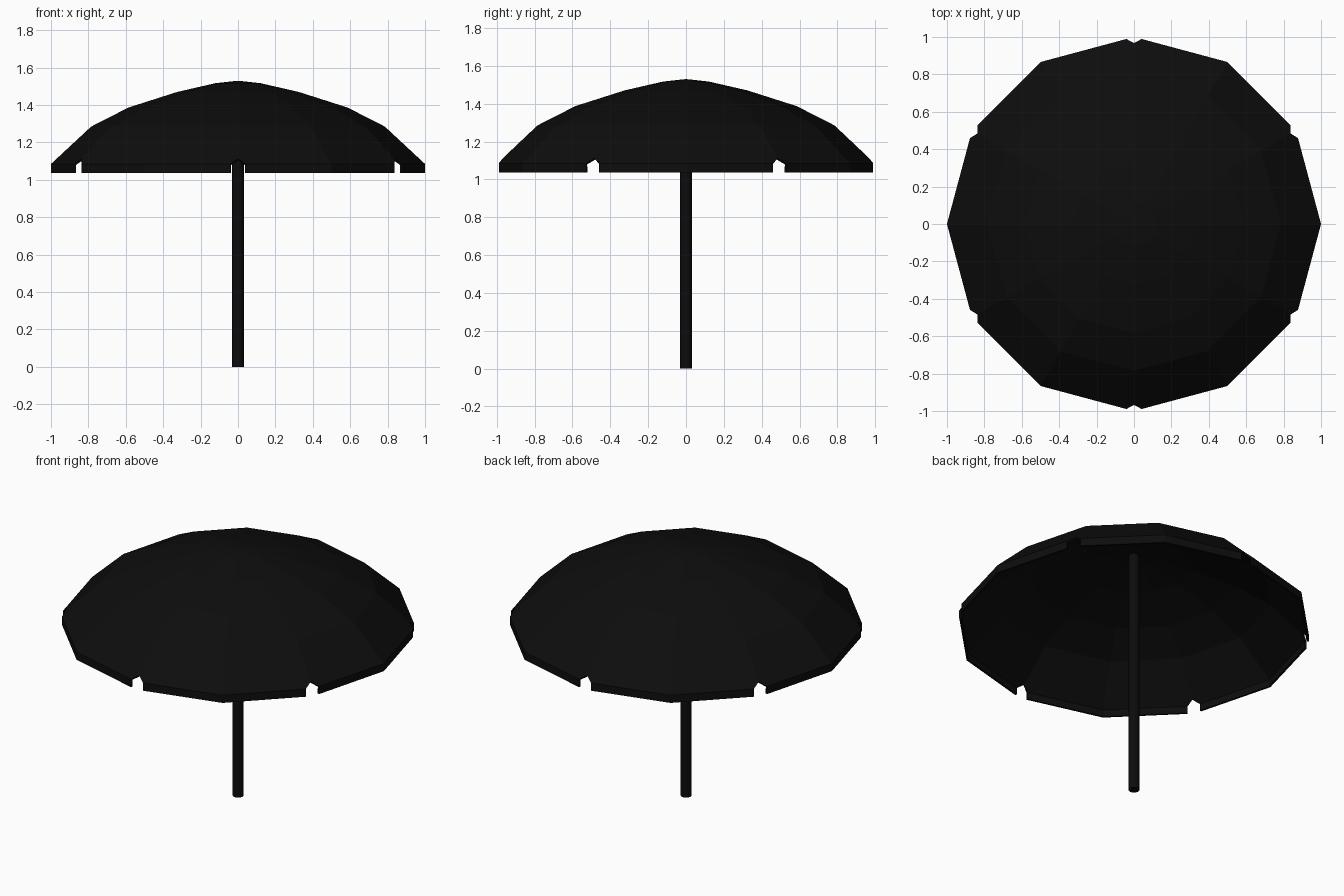
import bpy, bmesh
from math import cos, sin, pi
from mathutils import Vector

if "Cube" in bpy.data.objects:
    bpy.data.objects.remove(bpy.data.objects["Cube"])

black = bpy.data.materials.new("black fabric")
black.diffuse_color = (0.004, 0.004, 0.004, 1)
black.use_nodes = True
black.node_tree.nodes["Principled BSDF"].inputs["Base Color"].default_value = black.diffuse_color
pole_black = bpy.data.materials.new("black pole")
pole_black.diffuse_color = (0.0035, 0.0035, 0.0035, 1)
pole_black.use_nodes = True
pole_black.node_tree.nodes["Principled BSDF"].inputs["Base Color"].default_value = pole_black.diffuse_color


def finish(bm, name, mat):
    bmesh.ops.recalc_face_normals(bm, faces=bm.faces)
    me = bpy.data.meshes.new(name)
    bm.to_mesh(me)
    bm.free()
    me.materials.append(mat)
    ob = bpy.data.objects.new(name, me)
    bpy.context.collection.objects.link(ob)
    return ob


def polar(r, i, z):
    a = i * pi / 6
    return Vector((r * cos(a), r * sin(a), z))


# canopy: twelve-sided dome with rings from the apex outwards
bm = bmesh.new()
V = bm.verts.new
N = 12
RIM_Z, HEM_Z = 1.085, 1.037
apex = V((0, 0, 1.53))
rings = [[V(polar(r, i, z)) for i in range(N)]
         for r, z in ((0.12, 1.517), (0.325, 1.47), (0.585, 1.387), (0.785, 1.285))]
for i in range(N):
    j = (i + 1) % N
    bm.faces.new((apex, rings[0][i], rings[0][j]))
    for a, b in zip(rings, rings[1:]):
        bm.faces.new((a[i], b[i], b[j], a[j]))

# outer panels and hanging flaps, notched at every second corner (odd ones)
outer = rings[-1]
corner = [V(polar(1.0, i, RIM_Z)) if i % 2 == 0 else V(polar(0.967, i, 1.113))
          for i in range(N)]
hem = {i: V(polar(1.0, i, HEM_Z)) for i in range(0, N, 2)}
for i in range(0, N, 2):
    for step in (1, -1):
        s = (i + step) % N
        p, q = polar(1, s, RIM_Z), polar(1, i, RIM_Z)
        edge = p + (q - p).normalized() * 0.042
        top = V(edge)
        low = V((edge.x, edge.y, HEM_Z))
        panel = [outer[i], corner[i], top, corner[s], outer[s]]
        flap = [corner[i], hem[i], low, top]
        if step < 0:
            panel.reverse()
            flap.reverse()
        bm.faces.new(panel)
        bm.faces.new(flap)
canopy = finish(bm, "canopy", black)
# make sure the normals point outwards before thickening inwards
if canopy.data.polygons[0].normal.z < 0:
    canopy.data.flip_normals()
mod = canopy.modifiers.new("thickness", 'SOLIDIFY')
mod.thickness = 0.012
mod.offset = -1

# pole from the ground up to the underside of the dome
bm = bmesh.new()
bmesh.ops.create_cone(bm, cap_ends=True, segments=12, radius1=0.031, radius2=0.031, depth=1.515)
bmesh.ops.translate(bm, verts=bm.verts, vec=(0, 0, 0.7575))
finish(bm, "pole", pole_black)
